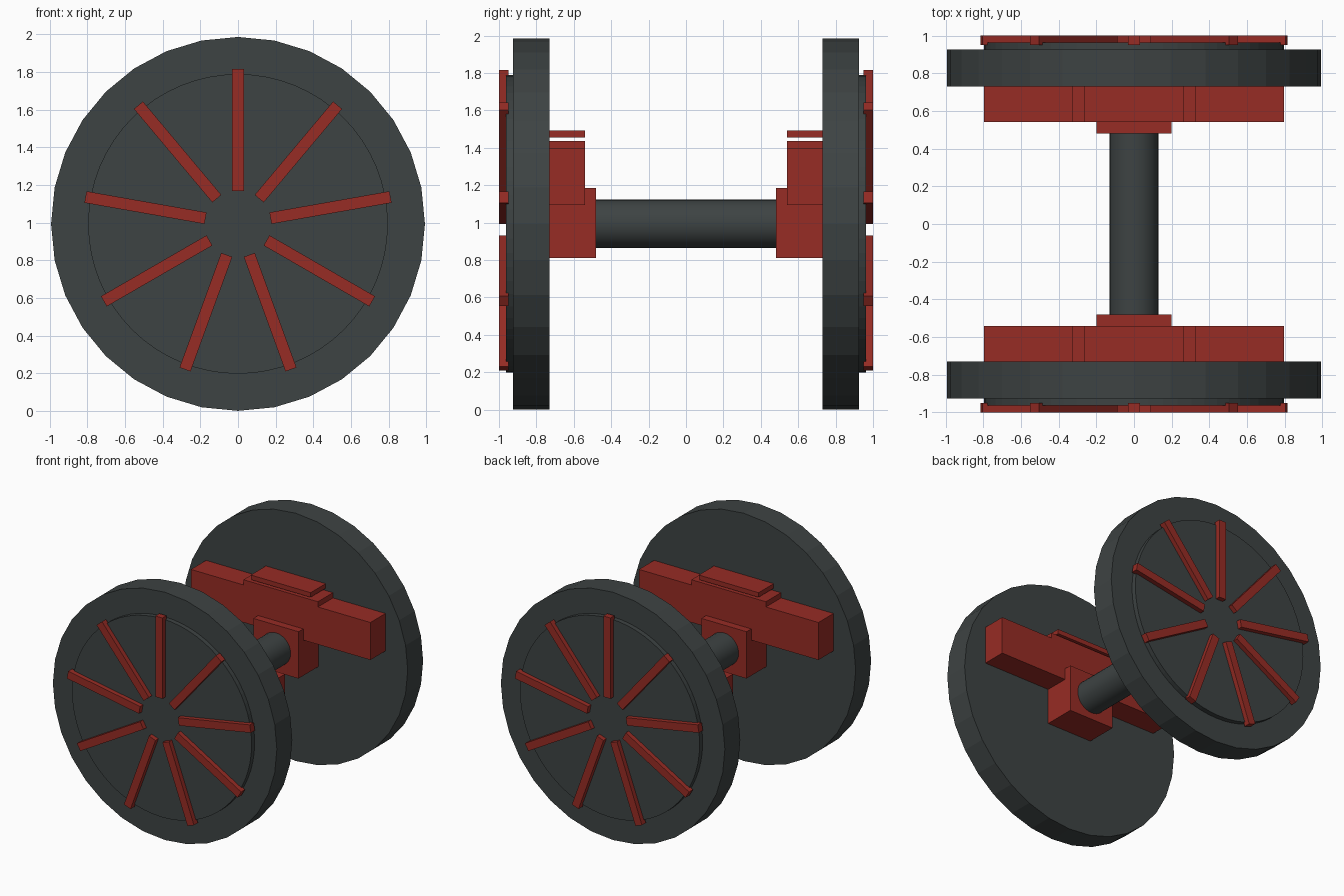
import bpy, math
from mathutils import Matrix, Vector

if "Cube" in bpy.data.objects:
    bpy.data.objects.remove(bpy.data.objects["Cube"])

CZ = 0.993  # axle height


def material(name, rgb):
    m = bpy.data.materials.new(name)
    m.diffuse_color = (*rgb, 1)
    m.use_nodes = True
    m.node_tree.nodes["Principled BSDF"].inputs["Base Color"].default_value = m.diffuse_color
    return m


GREY = material("dark_grey", (0.047, 0.056, 0.056))
RED = material("brick_red", (0.31, 0.025, 0.018))


def finish(name, mat):
    ob = bpy.context.object
    ob.name = name
    ob.data.materials.append(mat)
    return ob


def cylinder(name, r, y0, y1, mat, sides=32):
    # cylinder lying along y, with a vertex at the top
    bpy.ops.mesh.primitive_cylinder_add(vertices=sides, radius=r, depth=abs(y1 - y0))
    ob = finish(name, mat)
    ob.data.transform(Matrix.Rotation(math.pi / 2, 4, 'X'))
    ob.location = (0, (y0 + y1) / 2, CZ)
    return ob


def box(name, x, y, z, mat):
    bpy.ops.mesh.primitive_cube_add(size=1)
    ob = finish(name, mat)
    lo, hi = Vector((x[0], y[0], z[0])), Vector((x[1], y[1], z[1]))
    size = [abs(c) for c in hi - lo]
    ob.data.transform(Matrix.Translation((lo + hi) / 2) @ Matrix.Diagonal((*size, 1)))
    return ob


# Axle
cylinder("axle", 0.13, -0.73, 0.73, GREY)
bpy.ops.object.shade_smooth_by_angle()

for side, s in (("front", -1), ("back", 1)):
    # Wheel: tyre and raised inner disc
    cylinder(side + "_wheel", 0.992, s * 0.73, s * 0.925, GREY)
    cylinder(side + "_wheel_disc", 0.795, s * 0.90, s * 0.963, GREY, 64)

    # Nine spokes, the first pointing straight up
    for i in range(9):
        spoke = box(f"{side}_spoke_{i + 1}", (-0.031, 0.031),
                    (s * 0.95, s * 1.0), (0.175, 0.822), RED)
        spoke.rotation_euler.y = math.radians(40 * i)
        spoke.location.z = CZ

    # Axle box, bearer beam and the two plates on top
    box(side + "_axle_box", (-0.2, 0.2), (s * 0.48, s * 0.73), (0.81, 1.185), RED)
    inner = (s * 0.54, s * 0.73)
    box(side + "_beam", (-0.795, 0.795), inner, (1.095, 1.395), RED)
    box(side + "_lower_plate", (-0.33, 0.33), inner, (1.395, 1.437), RED)
    box(side + "_upper_plate", (-0.265, 0.265), inner, (1.455, 1.492), RED)
